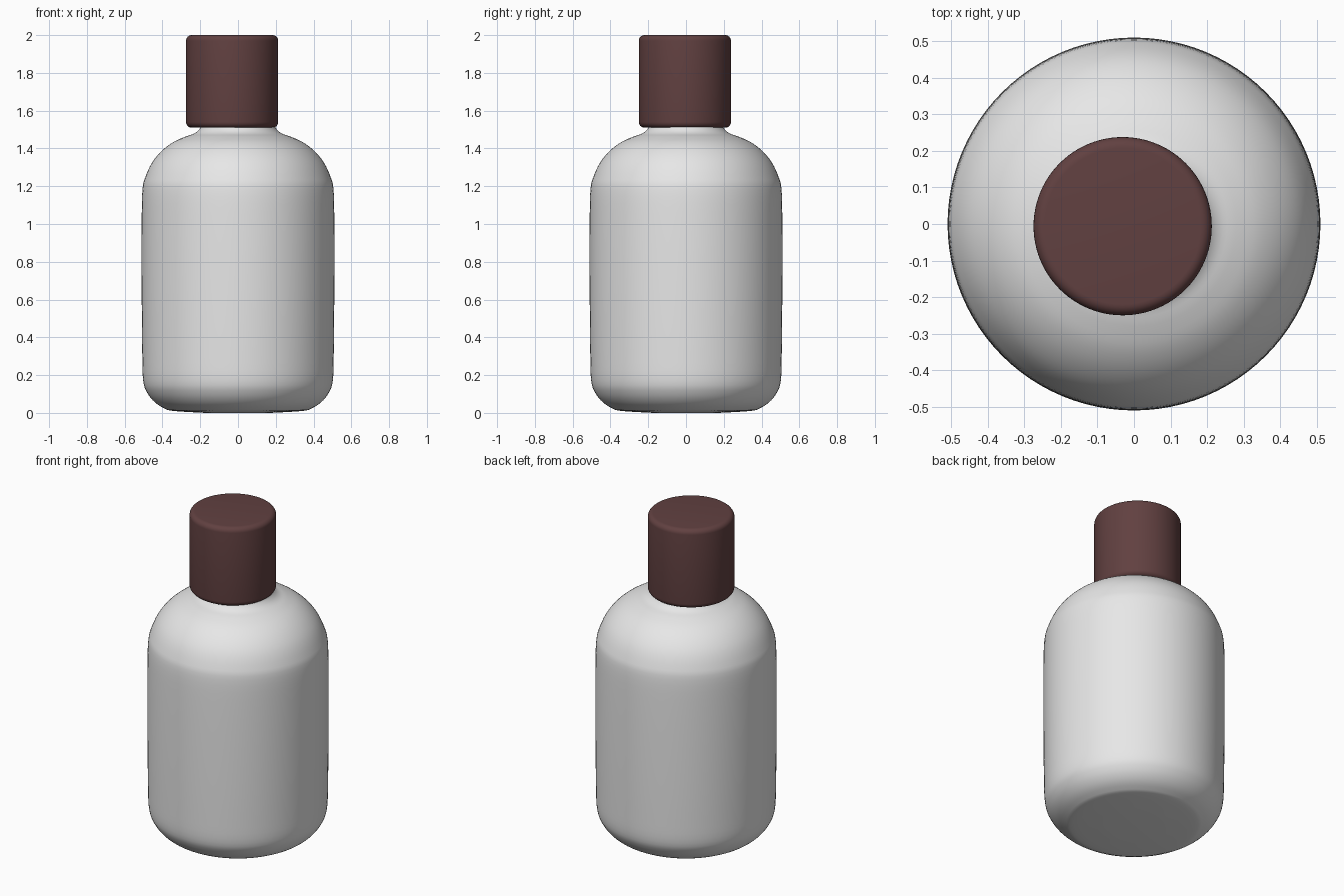
import bpy, bmesh, math
from mathutils import Vector

cube = bpy.data.objects.get("Cube")
if cube:
    bpy.data.objects.remove(cube, do_unlink=True)


def material(name, color):
    m = bpy.data.materials.new(name)
    m.use_nodes = True
    m.diffuse_color = color
    m.node_tree.nodes["Principled BSDF"].inputs["Base Color"].default_value = color
    return m


def smooth_profile(points, steps=4):
    """Catmull-Rom curve through the (radius, height) points."""
    p = [Vector(q) for q in points]
    p = [p[0]] + p + [p[-1]]
    out = []
    for a, b, c, d in zip(p, p[1:], p[2:], p[3:]):
        for i in range(steps):
            t = i / steps
            out.append(0.5 * (2 * b + (c - a) * t + (2 * a - 5 * b + 4 * c - d) * t ** 2
                              + (3 * b - a - 3 * c + d) * t ** 3))
    return out + [p[-1]]


def lathe(name, profile, mat, location=(0, 0, 0), segments=96):
    bm = bmesh.new()
    rings = []
    for r, z in profile:
        rings.append([bm.verts.new((r * math.cos(a), r * math.sin(a), z))
                      for a in (math.tau * i / segments for i in range(segments))])
    for low, high in zip(rings, rings[1:]):
        for i in range(segments):
            j = (i + 1) % segments
            bm.faces.new((low[i], low[j], high[j], high[i]))
    bm.faces.new(rings[0][::-1])
    bm.faces.new(rings[-1])
    mesh = bpy.data.meshes.new(name)
    bm.to_mesh(mesh)
    bm.free()
    mesh.materials.append(mat)
    obj = bpy.data.objects.new(name, mesh)
    obj.location = location
    bpy.context.collection.objects.link(obj)
    bpy.ops.object.select_all(action="DESELECT")
    obj.select_set(True)
    bpy.context.view_layer.objects.active = obj
    bpy.ops.object.shade_smooth_by_angle(angle=math.radians(40))
    return obj


white = material("bottle white", (0.8, 0.8, 0.8, 1))
brown = material("cap brown", (0.12, 0.052, 0.052, 1))

# Bottle: flat base, rounded heel, straight wall, domed shoulder, flared neck
bottle = [(0.17, 0.0), (0.34, 0.01), (0.39, 0.024), (0.44, 0.056), (0.48, 0.105),
          (0.502, 0.17), (0.507, 0.32), (0.51, 0.65), (0.51, 1.0), (0.506, 1.18),
          (0.49, 1.25), (0.455, 1.325), (0.405, 1.386), (0.345, 1.432),
          (0.28, 1.462), (0.235, 1.478), (0.208, 1.498), (0.195, 1.525), (0.193, 1.6)]
lathe("bottle_body", smooth_profile(bottle), white)

# Cap: cylinder with rounded rims, sitting slightly off the bottle's axis
radius, bottom, top, bevel = 0.244, 1.51, 2.0, 0.03
arc = [math.pi / 2 * i / 6 for i in range(7)]
inner = radius - bevel
cap = [(inner + bevel * math.sin(a), bottom + bevel * (1 - math.cos(a))) for a in arc]
cap += [(inner + bevel * math.cos(a), top - bevel * (1 - math.sin(a))) for a in arc]
lathe("cap", cap, brown, location=(-0.031, -0.006, 0))
